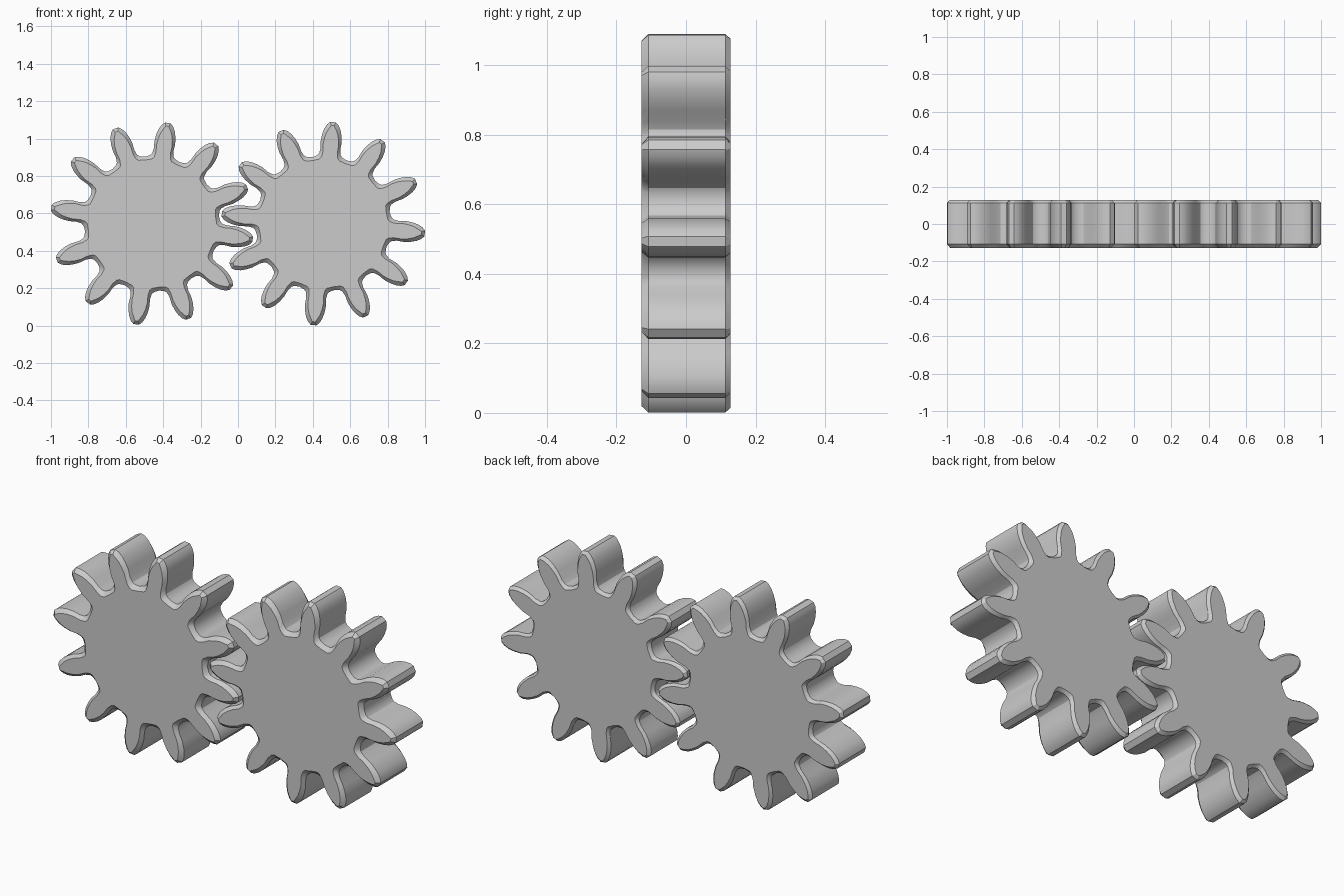
import bpy, bmesh
from math import radians, sin, cos, tau
from mathutils import Vector

cube = bpy.data.objects.get("Cube")
if cube:
    bpy.data.objects.remove(cube, do_unlink=True)

TEETH = 12
ROOT = 0.36
# One flank of a tooth: distance from the hub centre, half width
FLANK = [(0.36, 0.068), (0.372, 0.058), (0.40, 0.053), (0.44, 0.056),
         (0.475, 0.052), (0.505, 0.044), (0.53, 0.031), (0.545, 0.015)]
# Layers from front to back: depth, inset of the outline (chamfered rims)
LAYERS = [(-0.128, 0.018), (-0.108, 0.0), (0.113, 0.0), (0.128, 0.013)]

grey = bpy.data.materials.new("plain grey")
grey.use_nodes = True
colour = (0.6, 0.6, 0.6, 1)
grey.diffuse_color = colour
grey.node_tree.nodes["Principled BSDF"].inputs["Base Color"].default_value = colour


def outline(phase, inset):
    """Gear outline as (x, z) points, shrunk by the inset."""
    pts = []
    for i in range(TEETH):
        a = phase + i * tau / TEETH
        along, across = Vector((cos(a), sin(a))), Vector((-sin(a), cos(a)))
        half = [(r - inset, max(w - inset * 0.8, 0.008)) for r, w in FLANK]
        pts += [along * r - across * w for r, w in half]
        pts += [along * r + across * w for r, w in reversed(half)]
        gap = a + tau / TEETH / 2
        pts.append(Vector((cos(gap), sin(gap))) * (ROOT - inset))
    return pts


def gear(name, x, z, phase):
    bm = bmesh.new()
    rings = [[bm.verts.new((p.x, y, p.y)) for p in outline(phase, inset)]
             for y, inset in LAYERS]
    for a, b in zip(rings, rings[1:]):
        for i in range(len(a)):
            j = (i + 1) % len(a)
            bm.faces.new((a[i], b[i], b[j], a[j]))
    bm.faces.new(rings[0])
    bm.faces.new(rings[-1][::-1])
    bmesh.ops.recalc_face_normals(bm, faces=bm.faces[:])
    mesh = bpy.data.meshes.new(name)
    bm.to_mesh(mesh)
    bm.free()
    mesh.materials.append(grey)
    obj = bpy.data.objects.new(name, mesh)
    obj.location = (x, 0, z)
    bpy.context.collection.objects.link(obj)
    bpy.ops.object.select_all(action='DESELECT')
    obj.select_set(True)
    bpy.context.view_layer.objects.active = obj
    bpy.ops.object.shade_smooth_by_angle(angle=radians(25))


# Two meshing gears, the teeth of one in the gaps of the other
gear("right_gear", -0.46, 0.545, radians(81))
gear("left_gear", 0.456, 0.545, radians(84.5))
